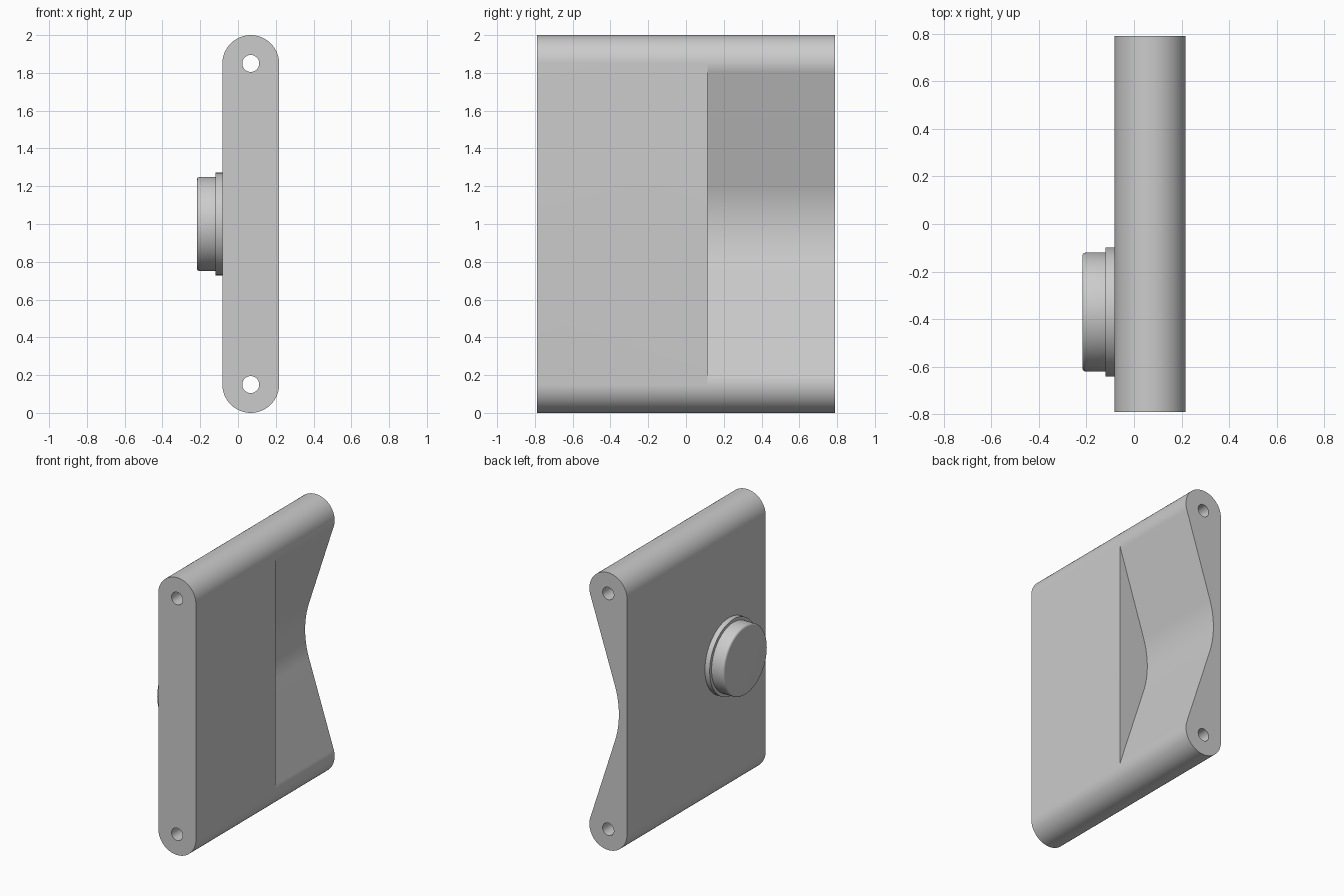
import bpy
import bmesh
from math import sin, cos, tan, pi, radians
from mathutils import Matrix, Vector

if "Cube" in bpy.data.objects:
    bpy.data.objects.remove(bpy.data.objects["Cube"], do_unlink=True)

# Single flat grey
grey = bpy.data.materials.new("light_grey")
grey.use_nodes = True
colour = (0.6, 0.6, 0.6, 1)
grey.diffuse_color = colour
grey.node_tree.nodes["Principled BSDF"].inputs["Base Color"].default_value = colour

CX, R = 0.0675, 0.15          # plate centre line and end radius
LOW, HIGH = 0.15, 1.85        # centres of the rounded ends
HALF = 0.79                   # half the plate's depth
NOTCH_Y = 0.115               # where the finger recess starts


def make_object(name, bm):
    bmesh.ops.recalc_face_normals(bm, faces=bm.faces)
    mesh = bpy.data.meshes.new(name)
    bm.to_mesh(mesh)
    bm.free()
    mesh.materials.append(grey)
    obj = bpy.data.objects.new(name, mesh)
    bpy.context.collection.objects.link(obj)
    return obj


def arc(cx, cz, r, start, end, steps):
    angles = [start + (end - start) * i / steps for i in range(steps + 1)]
    return [(cx + r * cos(a), cz + r * sin(a)) for a in angles]


def extrude_profile(name, points, y0, y1):
    bm = bmesh.new()
    face = bm.faces.new([bm.verts.new((x, y0, z)) for x, z in points])
    moved = bmesh.ops.extrude_face_region(bm, geom=[face])["geom"]
    bmesh.ops.translate(bm, vec=(0, y1 - y0, 0),
                        verts=[v for v in moved if isinstance(v, bmesh.types.BMVert)])
    return make_object(name, bm)


def select_only(obj):
    bpy.ops.object.select_all(action='DESELECT')
    obj.select_set(True)
    bpy.context.view_layer.objects.active = obj


def cut(target, cutter):
    mod = target.modifiers.new("cut", 'BOOLEAN')
    mod.operation, mod.solver, mod.object = 'DIFFERENCE', 'EXACT', cutter
    select_only(target)
    bpy.ops.object.modifier_apply(modifier=mod.name)
    bpy.data.objects.remove(cutter, do_unlink=True)


def smooth(obj):
    select_only(obj)
    bpy.ops.object.shade_smooth_by_angle(angle=radians(25))


# Plate with fully rounded top and bottom
stadium = arc(CX, HIGH, R, 0, pi, 40) + arc(CX, LOW, R, pi, 2 * pi, 40)
plate = extrude_profile("plate", stadium, -HALF, HALF)

# Finger recess: slopes tangent to the round ends, blended by a hollow arc
slope = radians(18)
hollow_r = 0.2 / sin(slope)
slope_x = CX + R * cos(slope) - (HIGH - R * sin(slope) - 1.2) * tan(slope)
hollow_x = slope_x + hollow_r * cos(slope)
recess = [(0.4, HIGH)] + arc(CX, HIGH, R, 0, -slope, 8)
recess += arc(hollow_x, 1, hollow_r, pi - slope, pi + slope, 24)
recess += arc(CX, LOW, R, slope, 0, 8) + [(0.4, LOW)]
cut(plate, extrude_profile("recess_cutter", recess, NOTCH_Y, HALF + 0.2))

# Pin holes through both rounded ends
for z in (LOW, HIGH):
    hole = arc(CX, z, 0.045, 0, 2 * pi, 32)[:-1]
    cut(plate, extrude_profile("hole_cutter", hole, -1, 1))
smooth(plate)

# Round button with a flange and a softened rim, turned about the x axis
outline = [(0, -0.08), (0.272, -0.08), (0.272, -0.12), (0.25, -0.12), (0.25, -0.2025)]
outline += [(0.235 + 0.015 * cos(a), -0.2025 - 0.015 * sin(a))
            for a in (pi / 8, pi / 4, 3 * pi / 8, pi / 2)]
outline.append((0, -0.2175))
bm = bmesh.new()
ring = [bm.verts.new((x, 0, r)) for r, x in outline]
edges = [bm.edges.new(pair) for pair in zip(ring, ring[1:])]
bmesh.ops.spin(bm, geom=ring + edges, cent=(0, 0, 0), axis=(1, 0, 0),
               angle=2 * pi, steps=64)
bmesh.ops.remove_doubles(bm, verts=bm.verts, dist=0.0001)
bmesh.ops.transform(bm, matrix=Matrix.Translation(Vector((0, -0.37, 1))), verts=bm.verts)
smooth(make_object("button", bm))
